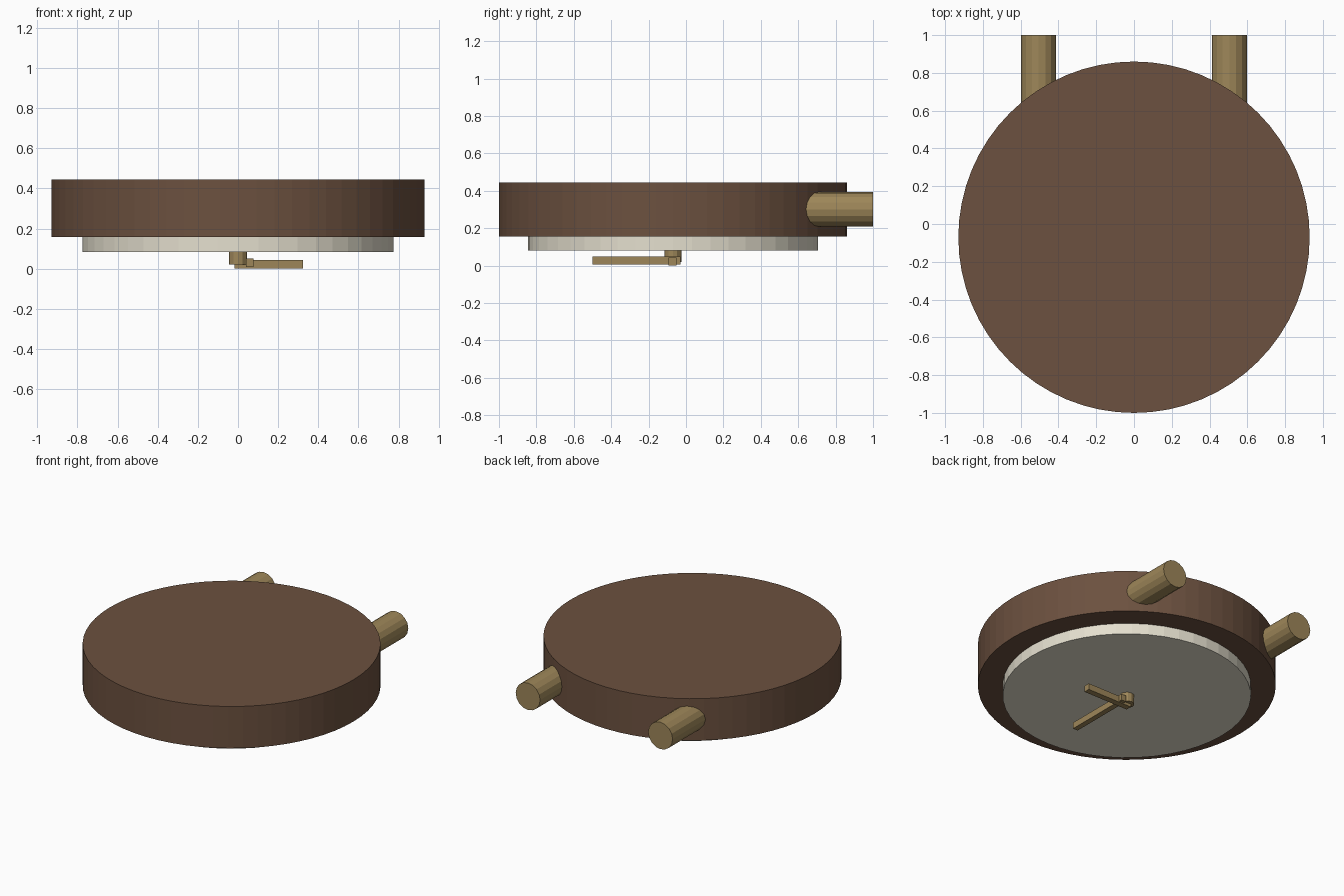
import bpy
from math import pi

if "Cube" in bpy.data.objects:
    bpy.data.objects.remove(bpy.data.objects["Cube"])

CY = -0.07  # clock centre in y


def material(name, rgb):
    m = bpy.data.materials.new(name)
    m.diffuse_color = (*rgb, 1)
    m.use_nodes = True
    m.node_tree.nodes["Principled BSDF"].inputs["Base Color"].default_value = m.diffuse_color
    return m


wood = material("brown_wood", (0.15, 0.082, 0.05))
cream = material("cream", (0.78, 0.74, 0.62))
brass = material("brass", (0.34, 0.24, 0.10))


def disc(name, radius, z0, z1, sides, mat):
    bpy.ops.mesh.primitive_cylinder_add(
        vertices=sides, radius=radius, depth=z1 - z0, location=(0, CY, (z0 + z1) / 2))
    ob = bpy.context.object
    ob.name = name
    ob.data.materials.append(mat)
    return ob


def bar(name, low, high, mat):
    bpy.ops.mesh.primitive_cube_add(size=1, location=[(a + b) / 2 for a, b in zip(low, high)])
    ob = bpy.context.object
    ob.name = name
    ob.scale = [b - a for a, b in zip(low, high)]
    bpy.ops.object.transform_apply(location=False, rotation=False, scale=True)
    ob.data.materials.append(mat)
    return ob


# Case, dial and centre hub, stacked downwards
disc("clock_case", 0.93, 0.157, 0.445, 64, wood)
disc("dial", 0.775, 0.082, 0.157, 48, cream)
disc("hand_hub", 0.046, 0.02, 0.082, 12, brass)

# Hands
bar("hour_hand", (-0.018, -0.093, 0.0), (0.325, -0.052, 0.043), brass)
bar("minute_hand", (0.04, -0.5, 0.007), (0.077, -0.03, 0.05), brass)

# Two round pegs sticking out of the back rim
for side, label in ((-1, "left"), (1, "right")):
    y0, y1 = 0.58, 1.0
    bpy.ops.mesh.primitive_cylinder_add(
        vertices=16, radius=0.093, depth=y1 - y0,
        location=(side * 0.505, (y0 + y1) / 2, 0.301), rotation=(pi / 2, 0, 0))
    peg = bpy.context.object
    peg.name = "peg_" + label
    peg.data.materials.append(brass)
